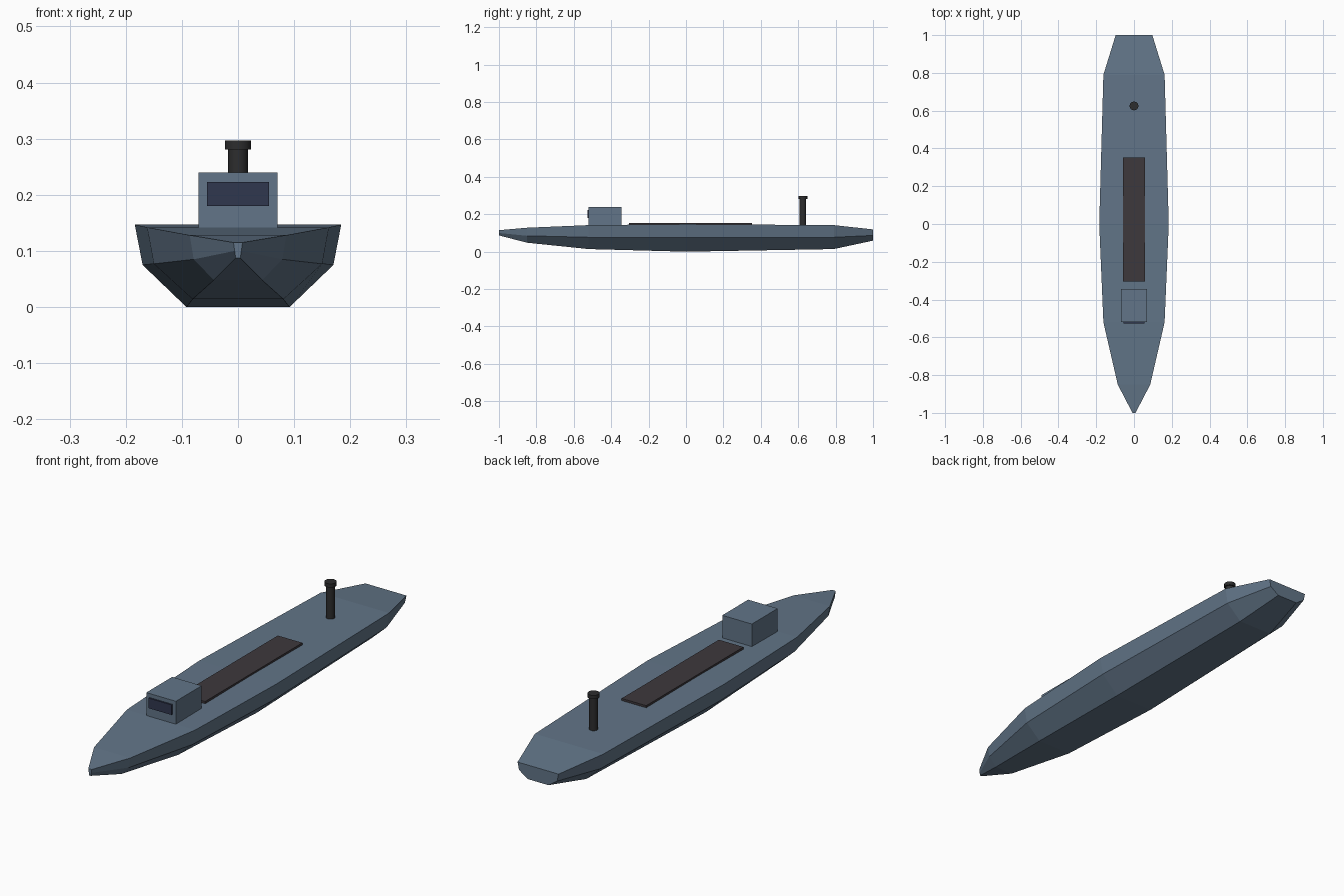
import bpy
import bmesh

cube = bpy.data.objects.get("Cube")
if cube:
    bpy.data.objects.remove(cube, do_unlink=True)


def material(name, rgb):
    mat = bpy.data.materials.new(name)
    mat.use_nodes = True
    color = (*rgb, 1)
    mat.diffuse_color = color
    mat.node_tree.nodes["Principled BSDF"].inputs["Base Color"].default_value = color
    return mat


hull_blue = material("hull_blue_grey", (0.122, 0.178, 0.246))
hatch_brown = material("hatch_dark_brown", (0.048, 0.040, 0.046))
glass_navy = material("window_navy", (0.030, 0.038, 0.078))
funnel_black = material("funnel_black", (0.026, 0.026, 0.027))


def add_object(name, bm, mat):
    bmesh.ops.recalc_face_normals(bm, faces=bm.faces)
    mesh = bpy.data.meshes.new(name)
    bm.to_mesh(mesh)
    bm.free()
    mesh.materials.append(mat)
    obj = bpy.data.objects.new(name, mesh)
    bpy.context.collection.objects.link(obj)
    return obj


def add_box(name, low, high, mat):
    bm = bmesh.new()
    bmesh.ops.create_cube(bm, size=1)
    for v in bm.verts:
        for i in range(3):
            v.co[i] = high[i] if v.co[i] > 0 else low[i]
    return add_object(name, bm, mat)


def add_cylinder(name, y, radius, bottom, top, mat):
    bpy.ops.mesh.primitive_cylinder_add(
        vertices=16, radius=radius, depth=top - bottom,
        location=(0, y, (bottom + top) / 2))
    obj = bpy.context.object
    obj.name = name
    obj.data.materials.append(mat)
    bpy.ops.object.shade_smooth_by_angle()
    return obj


# Hull: y, then half width and height of the deck edge, chine and keel edge
stations = [
    (-1.00, (0.008, 0.115), (0.006, 0.100), (0.004, 0.087)),
    (-0.85, (0.086, 0.128), (0.079, 0.085), (0.043, 0.048)),
    (-0.52, (0.162, 0.142), (0.150, 0.077), (0.081, 0.014)),
    (0.00, (0.184, 0.147), (0.170, 0.075), (0.092, 0.000)),
    (0.79, (0.162, 0.142), (0.150, 0.077), (0.081, 0.014)),
    (1.00, (0.097, 0.119), (0.090, 0.087), (0.049, 0.059)),
]
bm = bmesh.new()
rings = []
for y, *edges in stations:
    left = [bm.verts.new((w, y, z)) for w, z in edges]
    right = [bm.verts.new((-w, y, z)) for w, z in reversed(edges)]
    rings.append(left + right)
for a, b in zip(rings, rings[1:]):
    for i in range(len(a)):
        j = (i + 1) % len(a)
        bm.faces.new((a[i], a[j], b[j], b[i]))
bm.faces.new(rings[0])
bm.faces.new(rings[-1])
add_object("hull", bm, hull_blue)

# Wheelhouse with its front window
add_box("wheelhouse", (-0.07, -0.52, 0.13), (0.07, -0.345, 0.24), hull_blue)
add_box("front_window", (-0.055, -0.527, 0.18), (0.055, -0.519, 0.223), glass_navy)

# Cargo hatch cover
add_box("cargo_hatch", (-0.058, -0.305, 0.135), (0.058, 0.352, 0.154), hatch_brown)

# Funnel and its cap
add_cylinder("funnel", 0.625, 0.0175, 0.13, 0.285, funnel_black)
add_cylinder("funnel_cap", 0.625, 0.0235, 0.281, 0.297, funnel_black)
